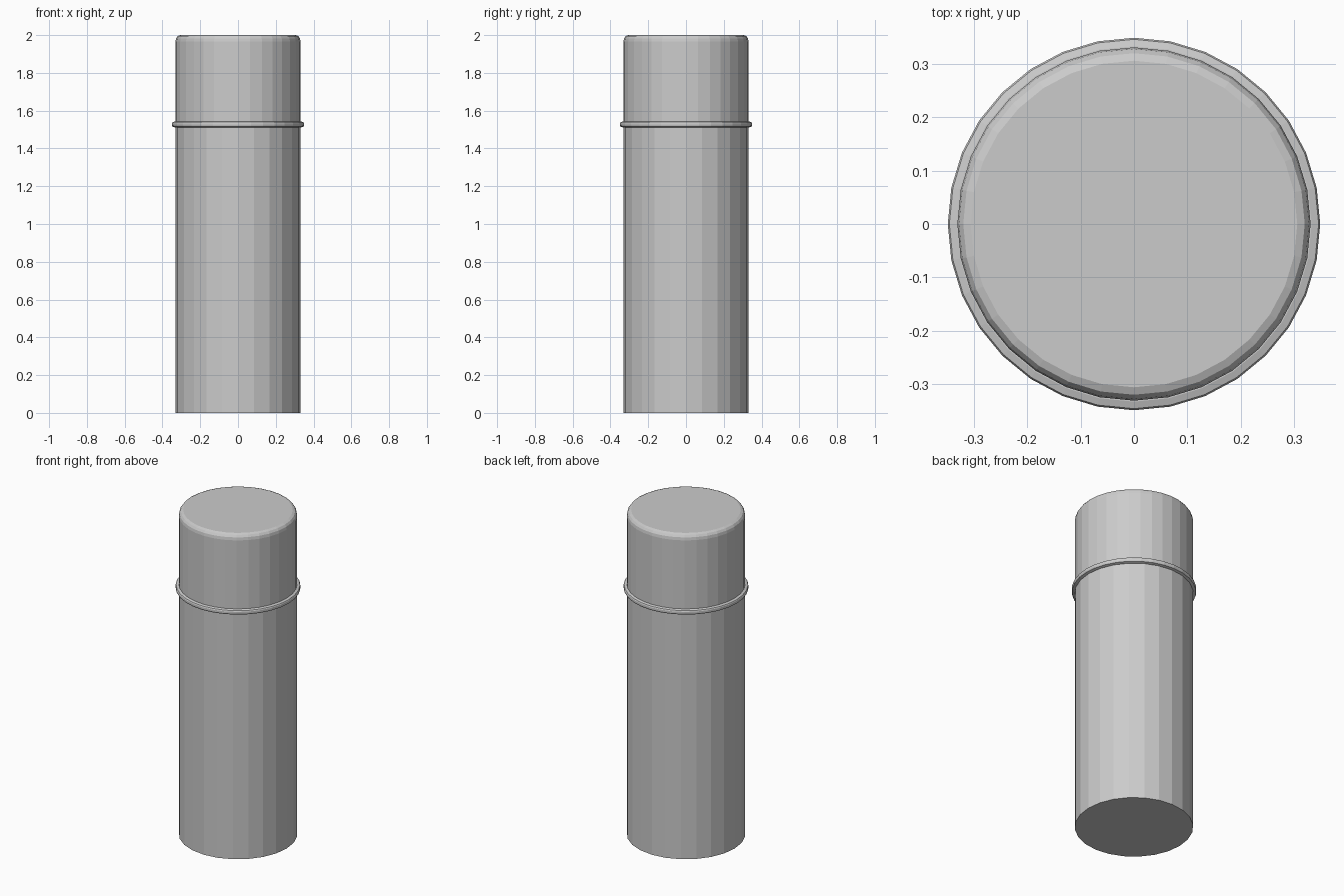
import bpy, bmesh
from math import cos, sin, tau

if "Cube" in bpy.data.objects:
    bpy.data.objects.remove(bpy.data.objects["Cube"])


def lathe(name, profile, sides):
    """Revolve (radius, z) points around z into a closed, flat-faced solid."""
    bm = bmesh.new()
    rings = [[bm.verts.new((r * cos(tau * i / sides), r * sin(tau * i / sides), z))
              for i in range(sides)] for r, z in profile]
    for low, high in zip(rings, rings[1:]):
        for i in range(sides):
            j = (i + 1) % sides
            bm.faces.new((low[i], low[j], high[j], high[i]))
    bm.faces.new(rings[0][::-1])
    bm.faces.new(rings[-1])
    mesh = bpy.data.meshes.new(name)
    bm.to_mesh(mesh)
    bm.free()
    obj = bpy.data.objects.new(name, mesh)
    bpy.context.collection.objects.link(obj)
    return obj


# Straight lower container
lathe("body", [(0.331, 0), (0.331, 1.52)], 24)

# Thin protruding band where the cap meets the body
lathe("rim_ring", [(0.333, 1.511), (0.346, 1.515), (0.349, 1.522),
                   (0.349, 1.533), (0.346, 1.539), (0.333, 1.543)], 32)

# Cap with a small rounded top edge
lathe("cap", [(0.331, 1.535), (0.331, 1.965), (0.328, 1.982),
              (0.320, 1.994), (0.306, 2.0)], 32)
